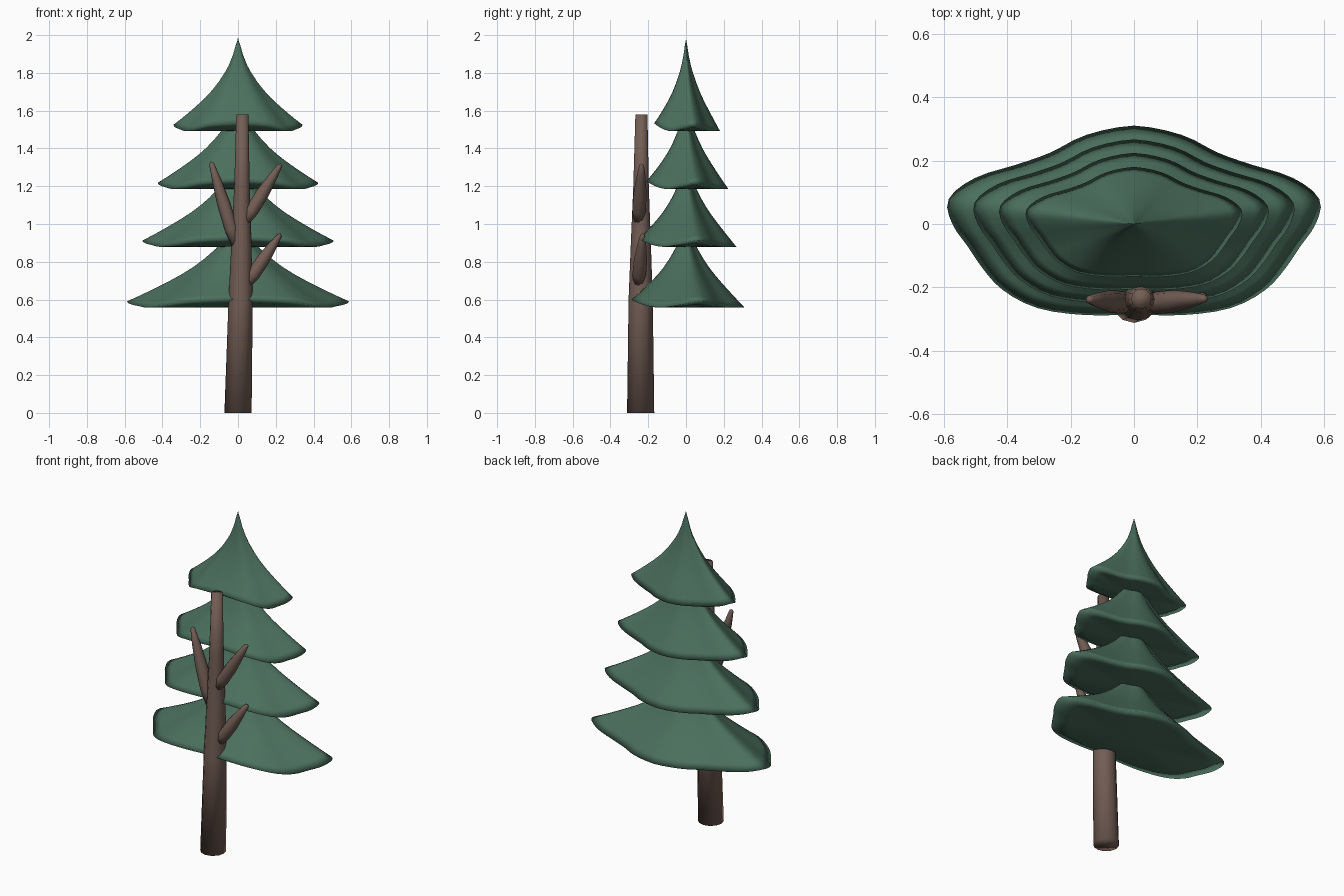
import bpy, bmesh, math
from mathutils import Vector

if "Cube" in bpy.data.objects:
    bpy.data.objects.remove(bpy.data.objects["Cube"])


def material(name, rgb):
    m = bpy.data.materials.new(name)
    m.diffuse_color = (*rgb, 1)
    m.use_nodes = True
    m.node_tree.nodes["Principled BSDF"].inputs["Base Color"].default_value = m.diffuse_color
    return m


GREEN = material("needle_green", (0.07, 0.16, 0.11))
BROWN = material("bark_brown", (0.17, 0.11, 0.09))


def curve(vals, u):
    """Catmull-Rom through evenly spaced values, u in 0..1."""
    f = u * (len(vals) - 1)
    i = min(int(f), len(vals) - 2)
    t = f - i
    a, b, c, d = (vals[min(max(k, 0), len(vals) - 1)] for k in range(i - 1, i + 3))
    return 0.5 * (2*b + (c - a)*t + (2*a - 5*b + 4*c - d)*t*t + (3*b - a - 3*c + d)*t**3)


def skin(name, rings, mat, first=None, last=None):
    """Bridge rings of points; close each end with a tip point or an n-gon."""
    bm = bmesh.new()
    loops = [[bm.verts.new(p) for p in r] for r in rings]
    n = len(loops[0])
    for lo, hi in zip(loops, loops[1:]):
        for i in range(n):
            j = (i + 1) % n
            bm.faces.new((lo[i], lo[j], hi[j], hi[i]))
    for loop, tip in ((loops[0], first), (loops[-1], last)):
        if tip is None:
            bm.faces.new(loop)
        else:
            v = bm.verts.new(tip)
            for i in range(n):
                bm.faces.new((loop[i], loop[(i + 1) % n], v))
    bmesh.ops.recalc_face_normals(bm, faces=bm.faces)
    me = bpy.data.meshes.new(name)
    bm.to_mesh(me)
    bm.free()
    ob = bpy.data.objects.new(name, me)
    bpy.context.collection.objects.link(ob)
    me.materials.append(mat)
    me.shade_smooth()
    return ob


# Five-lobed rim: radius and lift from front (-90 deg) to back (+90 deg)
RIM = [.565, .59, .608, .585, .552, .543, .573, .605, .578, .525, .52, .578, .616]
LIFT = [.045, .04, .03, .01, 0, .008, .02, .035, .02, .005, 0, 0, 0]
# Concave slope from tip to rim
SLOPE = [1, .785, .64, .53, .435, .352, .278, .207, .137, .068, 0]
SEGS = 72


def tier_ring(scale, z, t, h, power=2):
    pts = []
    for i in range(SEGS):
        a = 2 * math.pi * i / SEGS
        u = math.asin(max(-1, min(1, math.sin(a)))) / math.pi + 0.5
        r = curve(RIM, u) * scale * t
        pts.append((r * math.cos(a), r * math.sin(a) * 0.504,
                    z + h + curve(LIFT, u) * t ** power))
    return pts


# Four stacked canopy tiers
for k, (scale, z) in enumerate([(1, .557), (.86, .879), (.722, 1.185), (.58, 1.492)]):
    height = .485
    ts = [.008, .03, .08, .14, .2, .3, .4, .5, .6, .7, .8, .9, 1]
    rings = [tier_ring(scale, z, t, height * curve(SLOPE, t)) for t in ts]
    # flat underside
    rings += [tier_ring(scale, z, t, 0, 3) for t in (.8, .4)]
    skin(f"canopy_tier_{k + 1}", rings, GREEN, (0, 0, z + .5), (0, 0, z))


def limb(name, path, radii, sides, tip=None):
    """Tapered tube; rings are perpendicular to the overall direction."""
    path = [Vector(p) for p in path]
    d = (path[-1] - path[0]).normalized()
    if tip is None:
        d = Vector((0, 0, 1))
    side = Vector((0, 1, 0)).cross(d).normalized()
    up = d.cross(side)
    rings = [[p + r * (math.cos(a) * side + math.sin(a) * up)
              for a in (2 * math.pi * i / sides for i in range(sides))]
             for p, r in zip(path, radii)]
    return skin(name, rings, BROWN, None, None if tip is None else path[-1] + d * tip)


# Trunk standing just in front of the canopy
limb("trunk", [(0, -.24, 0), (.014, -.24, .6), (.018, -.239, .9), (.021, -.238, 1.2),
               (.023, -.236, 1.58)], [.072, .064, .053, .041, .032], 12)

# Three tapered branches
for name, a, b in [("branch_left", (-.01, -.25, .89), (-.14, -.238, 1.32)),
                   ("branch_upper_right", (.035, -.252, 1.01), (.222, -.235, 1.31)),
                   ("branch_lower_right", (.045, -.252, .68), (.22, -.23, .94))]:
    a, b = Vector(a), Vector(b)
    limb(name, [a.lerp(b, t) for t in (0, .2, .5, .8, 1)],
         [.024, .036, .035, .024, .013], 8, .012)
